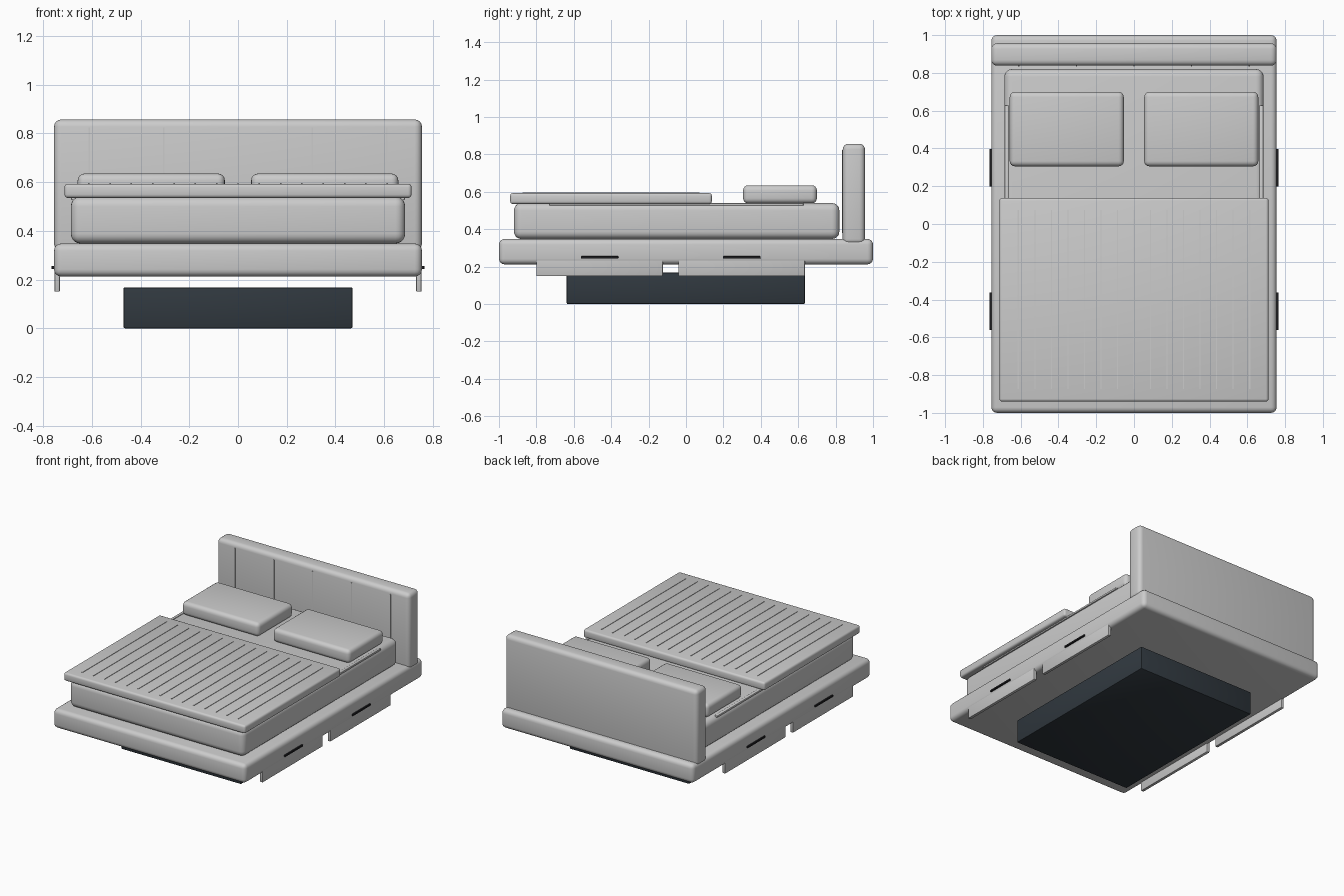
import bpy, math

if "Cube" in bpy.data.objects:
    bpy.data.objects.remove(bpy.data.objects["Cube"])


def material(name, color):
    m = bpy.data.materials.new(name)
    m.diffuse_color = color
    m.use_nodes = True
    m.node_tree.nodes["Principled BSDF"].inputs["Base Color"].default_value = m.diffuse_color
    return m


DARK = material("dark_base", (0.03, 0.04, 0.05, 1))
BLACK = material("black_metal", (0.012, 0.012, 0.014, 1))


def box(name, x, y, z, bevel=0.0, segments=4, mat=None):
    """Rounded box from (min, max) ranges on each axis."""
    bpy.ops.mesh.primitive_cube_add(
        size=1, location=[(r[0] + r[1]) / 2 for r in (x, y, z)])
    ob = bpy.context.object
    ob.name = name
    ob.scale = [r[1] - r[0] for r in (x, y, z)]
    bpy.ops.object.transform_apply(location=False, rotation=False, scale=True)
    if bevel:
        mod = ob.modifiers.new("Bevel", "BEVEL")
        mod.width = bevel
        mod.segments = segments
        bpy.ops.object.modifier_apply(modifier=mod.name)
        bpy.ops.object.shade_smooth_by_angle(angle=math.radians(35))
    if mat:
        ob.data.materials.append(mat)
    return ob


# Recessed base, platform and headboard
box("plinth", (-0.47, 0.47), (-0.638, 0.635), (0, 0.168), 0.006, 2, DARK)
box("platform", (-0.755, 0.755), (-1, 1), (0.212, 0.348), 0.03)
box("headboard", (-0.755, 0.755), (0.838, 0.957), (0.318, 0.857), 0.03)

# Headboard seams
for i in range(-2, 3):
    sx = i * 0.305
    box("headboard_seam", (sx - 0.003, sx + 0.003), (0.835, 0.842), (0.38, 0.823))

# Mattress and blanket
box("mattress", (-0.686, 0.686), (-0.92, 0.82), (0.348, 0.54), 0.04, 5)
box("blanket", (-0.712, 0.712), (-0.94, 0.138), (0.535, 0.593), 0.014, 3)

# Quilting lines on the blanket
for i in range(-7, 8):
    sx = i * 0.0875
    box("quilt_line", (sx - 0.003, sx + 0.003), (-0.873, 0.073), (0.588, 0.596))

# Paired parts on both sides
for s, side in ((-1, "left"), (1, "right")):
    def span(a, b):
        return tuple(sorted((s * a, s * b)))

    box(side + "_pillow", span(0.054, 0.658), (0.305, 0.70), (0.538, 0.635), 0.028)
    box(side + "_mattress_piping", span(0.664, 0.685), (-0.73, 0.628),
        (0.526, 0.54), 0.004, 2)
    # Drawer fronts with slim handles
    for cy in (-0.462, 0.298):
        box(side + "_drawer", span(0.731, 0.753), (cy - 0.338, cy + 0.338),
            (0.15, 0.30), 0.004, 2)
        box(side + "_drawer_handle", span(0.745, 0.765), (cy - 0.1, cy + 0.1),
            (0.243, 0.256), 0.003, 2, BLACK)
